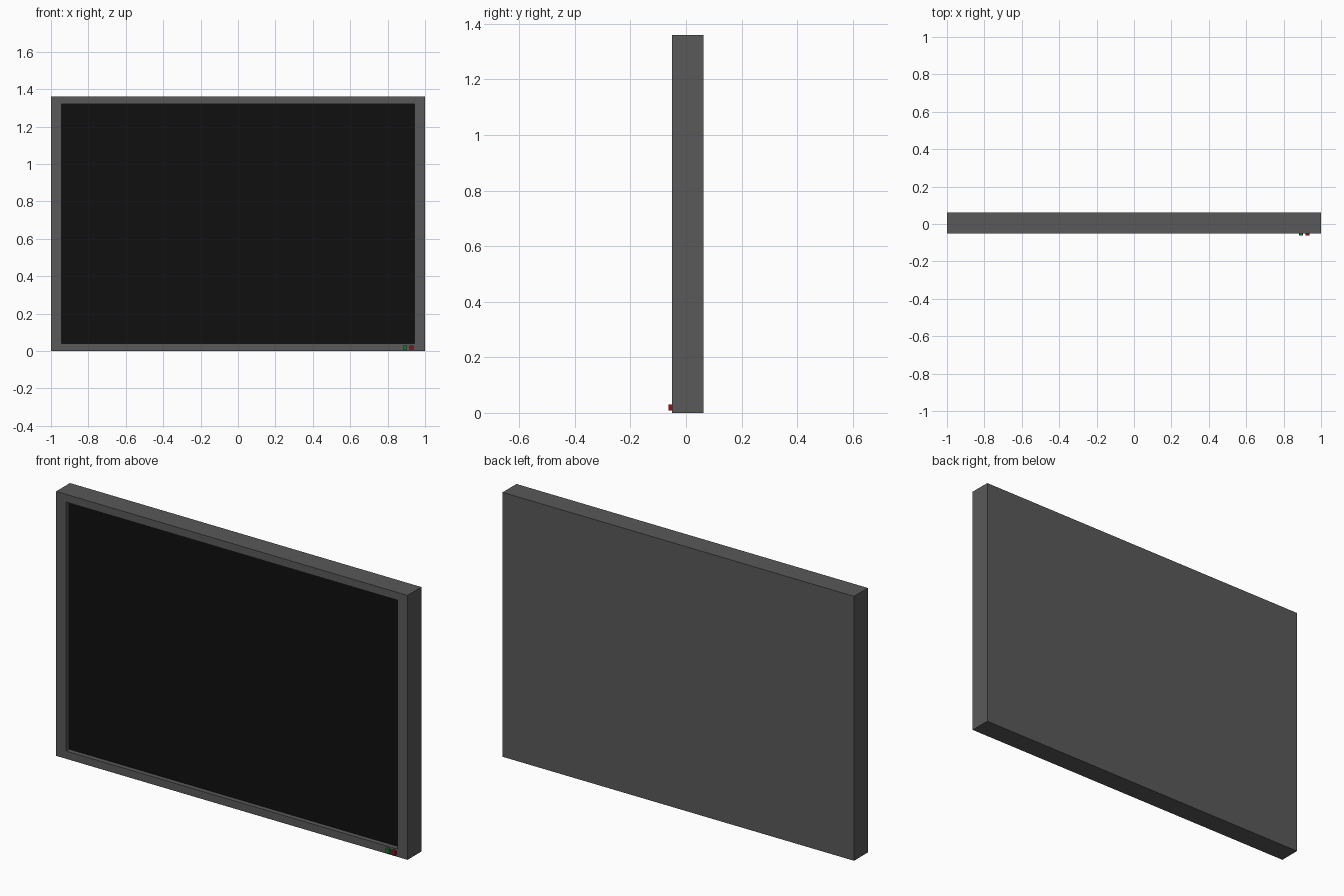
import bpy, bmesh

if "Cube" in bpy.data.objects:
    bpy.data.objects.remove(bpy.data.objects["Cube"])

W, H = 2.0, 1.36                # overall width and height
FRONT, BACK = -0.05, 0.0625     # casing depth range
OPEN_X, OPEN_Z0, OPEN_Z1 = 0.943, 0.04, 1.32
RECESS = 0.024


def material(name, color):
    m = bpy.data.materials.new(name)
    m.diffuse_color = (*color, 1)
    m.use_nodes = True
    m.node_tree.nodes["Principled BSDF"].inputs["Base Color"].default_value = m.diffuse_color
    return m


def box(name, lo, hi, mat=None):
    bpy.ops.mesh.primitive_cube_add(size=1, location=[(a + b) / 2 for a, b in zip(lo, hi)])
    ob = bpy.context.object
    ob.name = name
    ob.scale = [b - a for a, b in zip(lo, hi)]
    bpy.ops.object.transform_apply(location=True, rotation=False, scale=True)
    if mat:
        ob.data.materials.append(mat)
    return ob


# Casing: box whose front face is inset to the opening and pushed back
casing = box("casing", (-W / 2, FRONT, 0), (W / 2, BACK, H))
bm = bmesh.new()
bm.from_mesh(casing.data)
face = min(bm.faces, key=lambda f: f.calc_center_median().y)
bmesh.ops.inset_individual(bm, faces=[face], thickness=0.03)
for v in face.verts:
    v.co.x = OPEN_X if v.co.x > 0 else -OPEN_X
    v.co.z = OPEN_Z1 if v.co.z > H / 2 else OPEN_Z0
floor = bmesh.ops.extrude_discrete_faces(bm, faces=[face])["faces"][0]
bmesh.ops.translate(bm, verts=floor.verts, vec=(0, RECESS, 0))
bmesh.ops.delete(bm, geom=[floor], context='FACES_ONLY')  # the screen closes this hole
bm.to_mesh(casing.data)
bm.free()

# Screen: flat black panel at the bottom of the recess
y = FRONT + RECESS
bpy.ops.mesh.primitive_plane_add(size=1, location=(0, y, (OPEN_Z0 + OPEN_Z1) / 2))
screen = bpy.context.object
screen.name = "screen"
screen.data.materials.append(material("screen_black", (0.005, 0.005, 0.005)))
screen.rotation_euler.x = 1.5707963
screen.scale = (2 * OPEN_X, OPEN_Z1 - OPEN_Z0, 1)
bpy.ops.object.transform_apply(location=True, rotation=True, scale=True)

# Casing grey
casing.data.materials.append(material("casing_grey", (0.1, 0.1, 0.1)))

# Two small square buttons at the lower right of the frame
for name, x, color in (("green_button", 0.893, (0.01, 0.2, 0.03)),
                       ("red_button", 0.927, (0.3, 0.005, 0.01))):
    box(name, (x - 0.011, -0.0625, 0.009), (x + 0.011, -0.045, 0.031), material(name, color))
